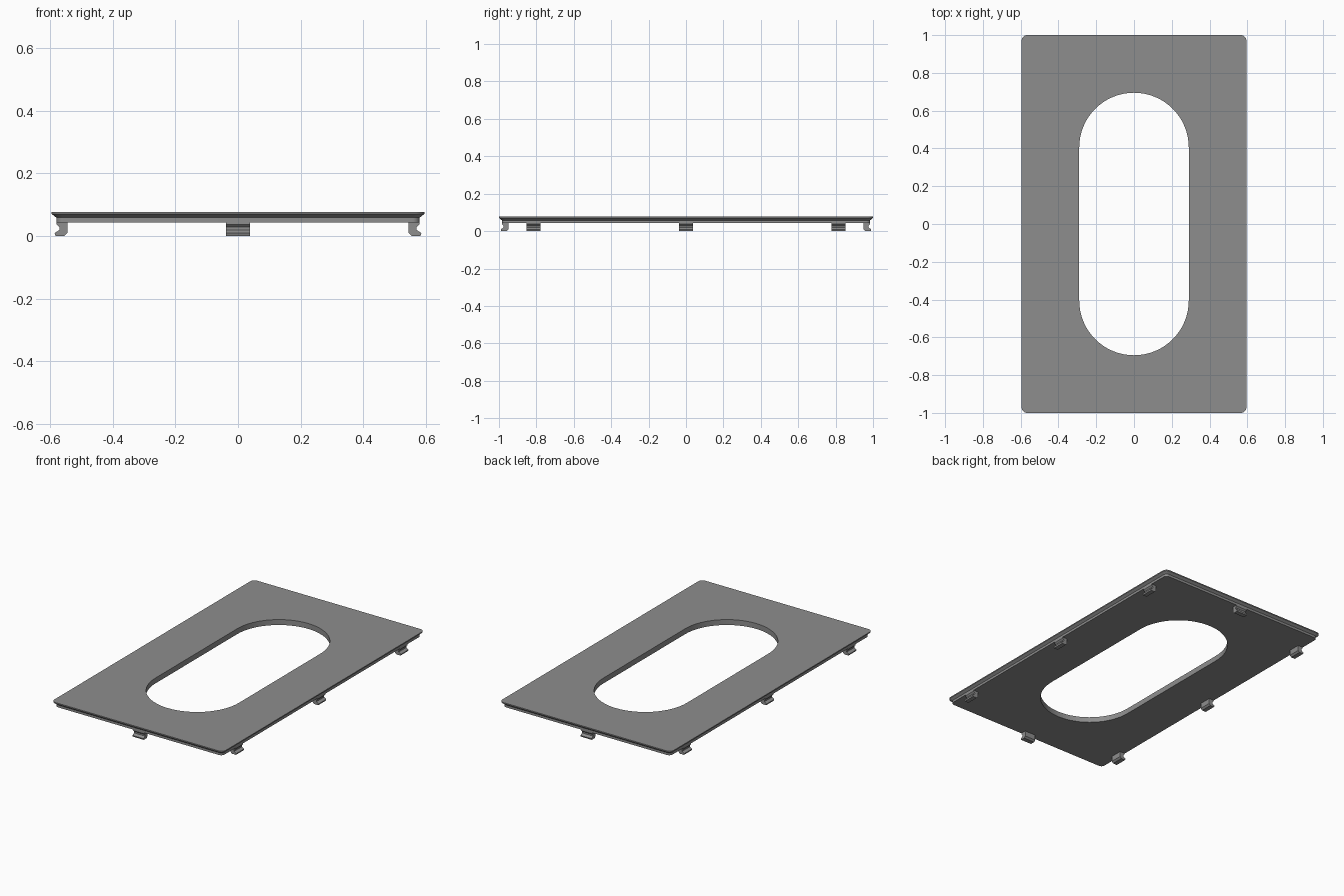
import bpy, bmesh, math

if "Cube" in bpy.data.objects:
    bpy.data.objects.remove(bpy.data.objects["Cube"])

grey = bpy.data.materials.new("mid grey")
grey.diffuse_color = (0.27, 0.27, 0.27, 1)
grey.use_nodes = True
grey.node_tree.nodes["Principled BSDF"].inputs["Base Color"].default_value = grey.diffuse_color


def finish(name, bm):
    bmesh.ops.recalc_face_normals(bm, faces=bm.faces)
    mesh = bpy.data.meshes.new(name)
    bm.to_mesh(mesh)
    bm.free()
    mesh.materials.append(grey)
    obj = bpy.data.objects.new(name, mesh)
    bpy.context.collection.objects.link(obj)
    return obj


def rounded_outline(hx, hy, r, seg):
    """Rectangle with rounded corners, counter-clockwise."""
    pts = []
    for q, (sx, sy) in enumerate([(1, 1), (-1, 1), (-1, -1), (1, -1)]):
        for i in range(seg + 1):
            a = math.pi / 2 * (q + i / seg)
            p = (sx * (hx - r) + r * math.cos(a), sy * (hy - r) + r * math.sin(a))
            if not pts or math.dist(p, pts[-1]) > 1e-5:
                pts.append(p)
    if math.dist(pts[0], pts[-1]) < 1e-5:
        pts.pop()
    return pts


def ring(bm, pts, z):
    verts = [bm.verts.new((x, y, z)) for x, y in pts]
    edges = [bm.edges.new((verts[i - 1], verts[i])) for i in range(len(verts))]
    return verts, edges


def skin(bm, rings):
    for (a, _), (b, _) in zip(rings, rings[1:]):
        for i in range(len(a)):
            bm.faces.new((a[i - 1], a[i], b[i], b[i - 1]))


# Plate: stepped outer rim and a slot through the middle
TOP, BOTTOM = 0.077, 0.043
bm = bmesh.new()
outer = [ring(bm, rounded_outline(0.595 - d, 1.0 - d, 0.03 - d / 2, 8), z)
         for d, z in [(0, TOP), (0, 0.070), (0.015, 0.058), (0.015, BOTTOM)]]
slot = [ring(bm, rounded_outline(0.29, 0.695, 0.29, 16), z)
        for z in (TOP, BOTTOM)]
skin(bm, outer)
skin(bm, slot)
for k in (0, -1):
    bmesh.ops.triangle_fill(bm, edges=outer[k][1] + slot[k][1], use_beauty=True)
plate = finish("plate", bm)
bpy.context.view_layer.objects.active = plate
plate.select_set(True)
bpy.ops.object.shade_smooth_by_angle(angle=math.radians(30))
plate.select_set(False)

# Snap clips: hooked profile (distance from rim, height) along each edge
PROFILE = [(-0.050, 0.043), (-0.015, 0.043), (-0.015, 0.037), (-0.024, 0.028),
           (-0.024, 0.019), (-0.009, 0.009), (-0.012, 0.0), (-0.040, 0.0),
           (-0.050, 0.010)]


def clip(name, reach, along, angle):
    bm = bmesh.new()
    c, s = math.cos(angle), math.sin(angle)
    ends = []
    for t in (along - 0.038, along + 0.038):
        ends.append([bm.verts.new(((reach + d) * c - t * s, (reach + d) * s + t * c, z))
                     for d, z in PROFILE])
    for end in ends:
        bm.faces.new(end)
    a, b = ends
    for i in range(len(a)):
        bm.faces.new((a[i - 1], a[i], b[i], b[i - 1]))
    finish(name, bm)


for along in (-0.815, 0, 0.815):
    clip("right_clip", 0.595, along, 0)
    clip("left_clip", 0.595, along, math.pi)
clip("back_clip", 1.0, 0, math.pi / 2)
clip("front_clip", 1.0, 0, -math.pi / 2)
